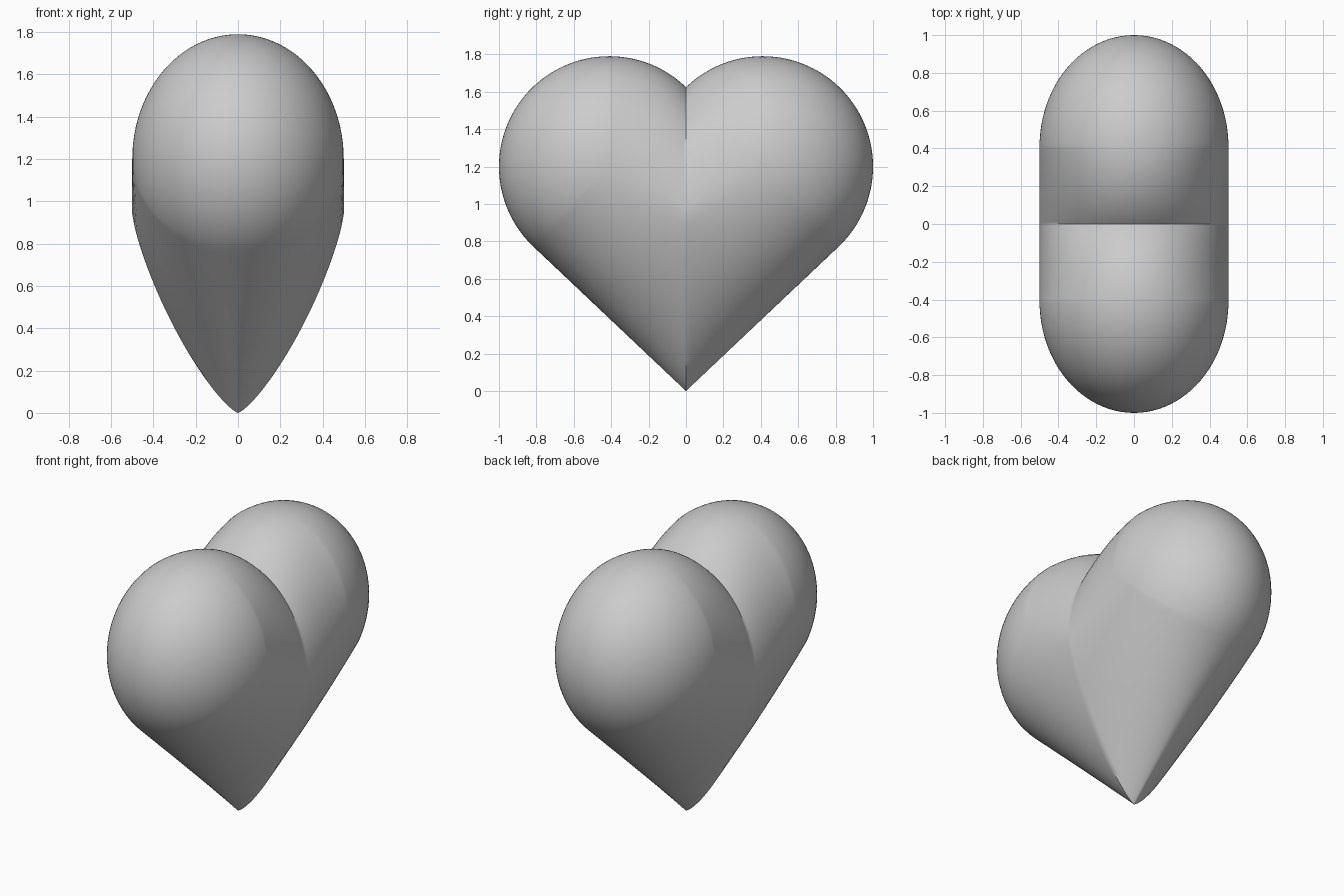
import bpy, bmesh
from math import sin, cos, pi, atan2, acos, hypot, radians

if "Cube" in bpy.data.objects:
    bpy.data.objects.remove(bpy.data.objects["Cube"])

CY, CZ, R = 0.41, 1.2, 0.59      # lobe centre and radius in the side view
HALF = 0.5                       # half thickness
MID_Z = 0.94                     # height of the thickest point on the mid line
N_SLIDE, N_ARC, N_SEC = 32, 56, 24


def lerp(a, b, t):
    return a + (b - a) * t


def on_lobe(a):
    return CY + R * cos(a), CZ + R * sin(a)


def ridge(t):
    """Point on the thickest line: lobe centre (0) to mid line (1)."""
    return lerp(CY, 0, t), lerp(CZ, MID_Z, t)


# Half outline from notch to tip: (rim point, ridge point, section roundness)
notch = acos(-CY / R)
tangent = atan2(-CZ, -CY) + acos(R / hypot(CY, CZ))
top = pi / 2
stations = []
for i in range(N_SLIDE):
    t = i / N_SLIDE
    stations.append((on_lobe(lerp(notch, top, t)), ridge(1 - t), 2.0))
for i in range(N_ARC):
    stations.append((on_lobe(lerp(top, tangent, i / N_ARC)), ridge(0), 2.0))
py, pz = on_lobe(tangent)
for i in range(N_SLIDE + 1):
    t = i / N_SLIDE
    stations.append(((py * (1 - t), pz * (1 - t)), ridge(t), 2.0 - 0.7 * t))

# Skin rounded sections from ridge over the rim to the opposite ridge
bm = bmesh.new()
for side in (1, -1):
    rows = []
    for (ry, rz), (qy, qz), p in stations:
        row = []
        for j in range(-N_SEC, N_SEC + 1):
            v = sin(pi / 2 * (1 - abs(j) / N_SEC))
            x = HALF * max(0.0, 1 - v ** p) ** (1 / p)
            if j < 0:
                x = -x
            row.append(bm.verts.new((x, side * lerp(qy, ry, v), lerp(qz, rz, v))))
        rows.append(row)
    for a, b in zip(rows, rows[1:]):
        for j in range(2 * N_SEC):
            bm.faces.new((a[j], a[j + 1], b[j + 1], b[j]))
bmesh.ops.remove_doubles(bm, verts=bm.verts, dist=0.0004)
bmesh.ops.recalc_face_normals(bm, faces=bm.faces)

mesh = bpy.data.meshes.new("heart")
bm.to_mesh(mesh)
bm.free()
heart = bpy.data.objects.new("heart", mesh)
bpy.context.collection.objects.link(heart)
bpy.context.view_layer.objects.active = heart
heart.select_set(True)
bpy.ops.object.shade_smooth_by_angle(angle=radians(40))
